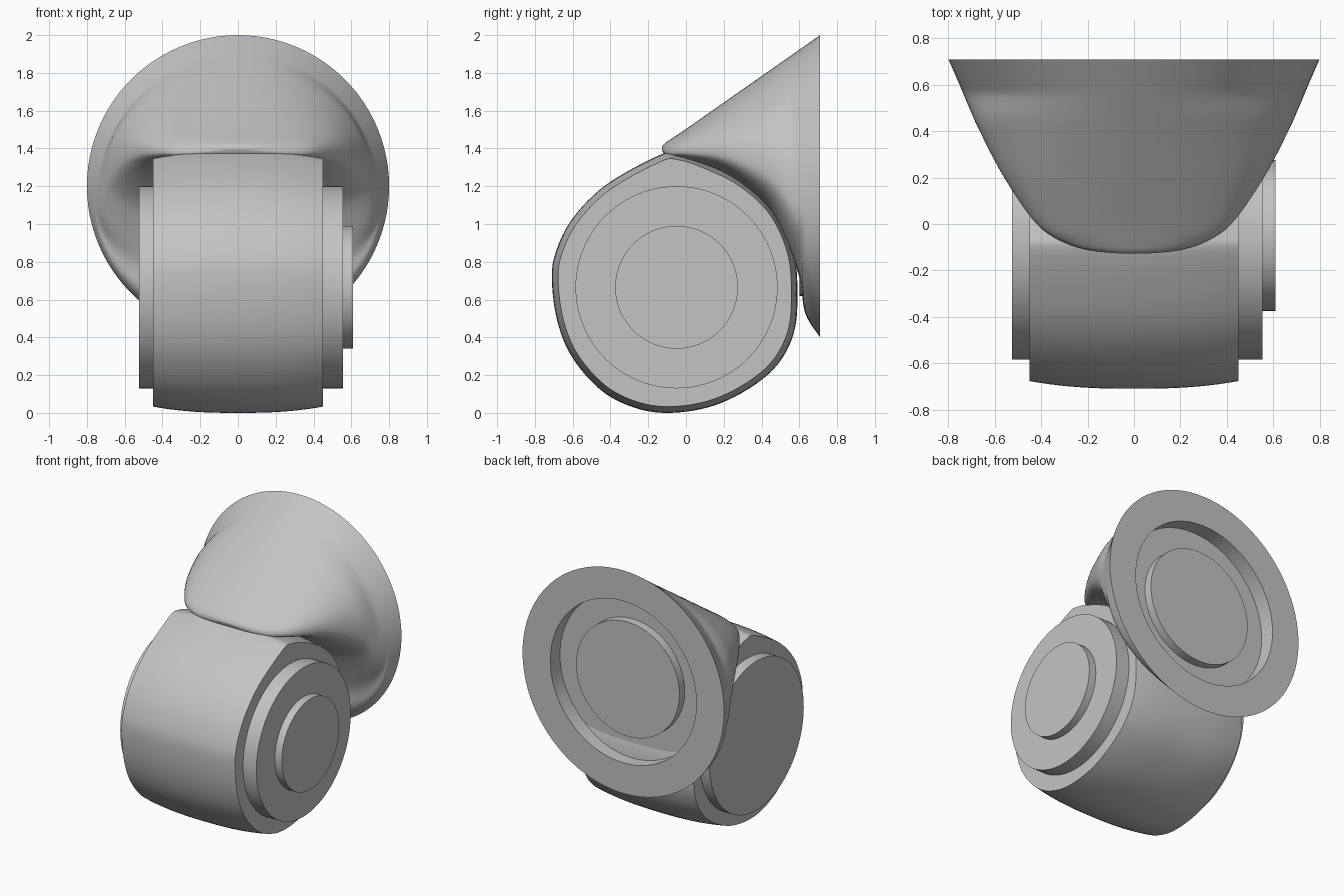
import bpy, bmesh, math

cube = bpy.data.objects.get("Cube")
if cube:
    bpy.data.objects.remove(cube, do_unlink=True)

grey = bpy.data.materials.new("light_grey")
grey.use_nodes = True
colour = (0.55, 0.55, 0.55, 1)
grey.diffuse_color = colour
grey.node_tree.nodes["Principled BSDF"].inputs["Base Color"].default_value = colour

AXIS_Y, AXIS_Z = -0.05, 0.665   # pivot axis of the joint
SIDES = 96


def spline(points, steps, closed=False):
    """Smooth path through the points, of any dimension."""
    n, out = len(points), []
    for i in range(n if closed else n - 1):
        quad = [points[(i + k) % n] if closed else points[min(max(i + k, 0), n - 1)]
                for k in (-1, 0, 1, 2)]
        for s in range(steps):
            t = s / steps
            out.append(tuple(
                b + 0.5 * t * (c - a + t * (2 * a - 5 * b + 4 * c - d + t * (3 * (b - c) + d - a)))
                for a, b, c, d in zip(*quad)))
    return out if closed else out + [points[-1]]


def loft(name, rings):
    """Skin a row of closed rings and cap both ends."""
    bm = bmesh.new()
    loops = [[bm.verts.new(p) for p in ring] for ring in rings]
    for a, b in zip(loops, loops[1:]):
        for i in range(len(a)):
            j = (i + 1) % len(a)
            bm.faces.new((a[i], a[j], b[j], b[i]))
    bm.faces.new(loops[0])
    bm.faces.new(loops[-1])
    bmesh.ops.recalc_face_normals(bm, faces=bm.faces)
    mesh = bpy.data.meshes.new(name)
    bm.to_mesh(mesh)
    bm.free()
    mesh.materials.append(grey)
    obj = bpy.data.objects.new(name, mesh)
    bpy.context.collection.objects.link(obj)
    bpy.ops.object.select_all(action='DESELECT')
    obj.select_set(True)
    bpy.context.view_layer.objects.active = obj
    bpy.ops.object.shade_smooth_by_angle(angle=math.radians(35))
    return obj


def disc(name, radius, x0, x1):
    turn = [2 * math.pi * i / SIDES for i in range(SIDES)]
    loft(name, [[(x, AXIS_Y + radius * math.cos(a), AXIS_Z + radius * math.sin(a)) for a in turn]
                for x in (x0, x1)])


# Joint housing: side profile (y, z), slightly barrelled across its width
profile = spline([(-.1, 0), (.12, .03), (.32, .12), (.48, .25), (.57, .42), (.59, .62),
                  (.57, .85), (.47, 1.07), (.3, 1.23), (.1, 1.33), (-.04, 1.375), (-.14, 1.365),
                  (-.42, 1.21), (-.6, 1.03), (-.69, .85), (-.71, .7), (-.68, .48), (-.6, .29),
                  (-.45, .12), (-.28, .03)], 6, closed=True)
rings = []
for i in range(-10, 11):
    s = 1 - 0.05 * abs(i / 10) ** 2.5
    rings.append([(0.045 * i, AXIS_Y + (y - AXIS_Y) * s, AXIS_Z + (z - AXIS_Z) * s)
                  for y, z in profile])
loft("joint_housing", rings)

# Side covers, with a raised boss on the left only
disc("right_cover", 0.535, -0.525, -0.4)
disc("left_cover", 0.535, 0.4, 0.555)
disc("left_boss", 0.325, 0.5, 0.61)


# Flared hood: sections (y, top, bottom, half width) from lip to flange
def section(y, top, bottom, half):
    mid = max(top - half, bottom + 0.3 * (top - bottom))
    power = 2 + min(1, max(0, (0.71 - y) / 0.2))
    ring = []
    for i in range(SIDES):
        a = 2 * math.pi * i / SIDES
        c, s = math.cos(a), math.sin(a)
        n = 2 if s > 0 else power
        height = top - mid if s > 0 else mid - bottom
        ring.append((half * math.copysign(abs(c) ** (2 / n), c), y,
                     mid + height * math.copysign(abs(s) ** (2 / n), s)))
    return ring


hood = spline([(-.128, 1.405, 1.395, .05), (-.115, 1.425, 1.37, .18), (-.08, 1.45, 1.35, .3),
               (0, 1.503, 1.335, .42), (.2, 1.643, 1.27, .56), (.4, 1.783, 1.12, .665),
               (.5, 1.853, .98, .71), (.6, 1.923, .72, .752), (.63, 1.944, .53, .765),
               (.71, 2, .4, .8)], 5)
rings = [section(*values) for values in hood]
# Flange face with an annular recess around a central boss
for radius, y in ((.58, .71), (.58, .60), (.41, .60), (.41, .66)):
    rings.append(section(y, 1.2 + radius, 1.2 - radius, radius))
    if y < .71:
        rings[-1] = [(radius * math.cos(2 * math.pi * i / SIDES), y,
                      1.2 + radius * math.sin(2 * math.pi * i / SIDES)) for i in range(SIDES)]
loft("hood_flange", rings)
